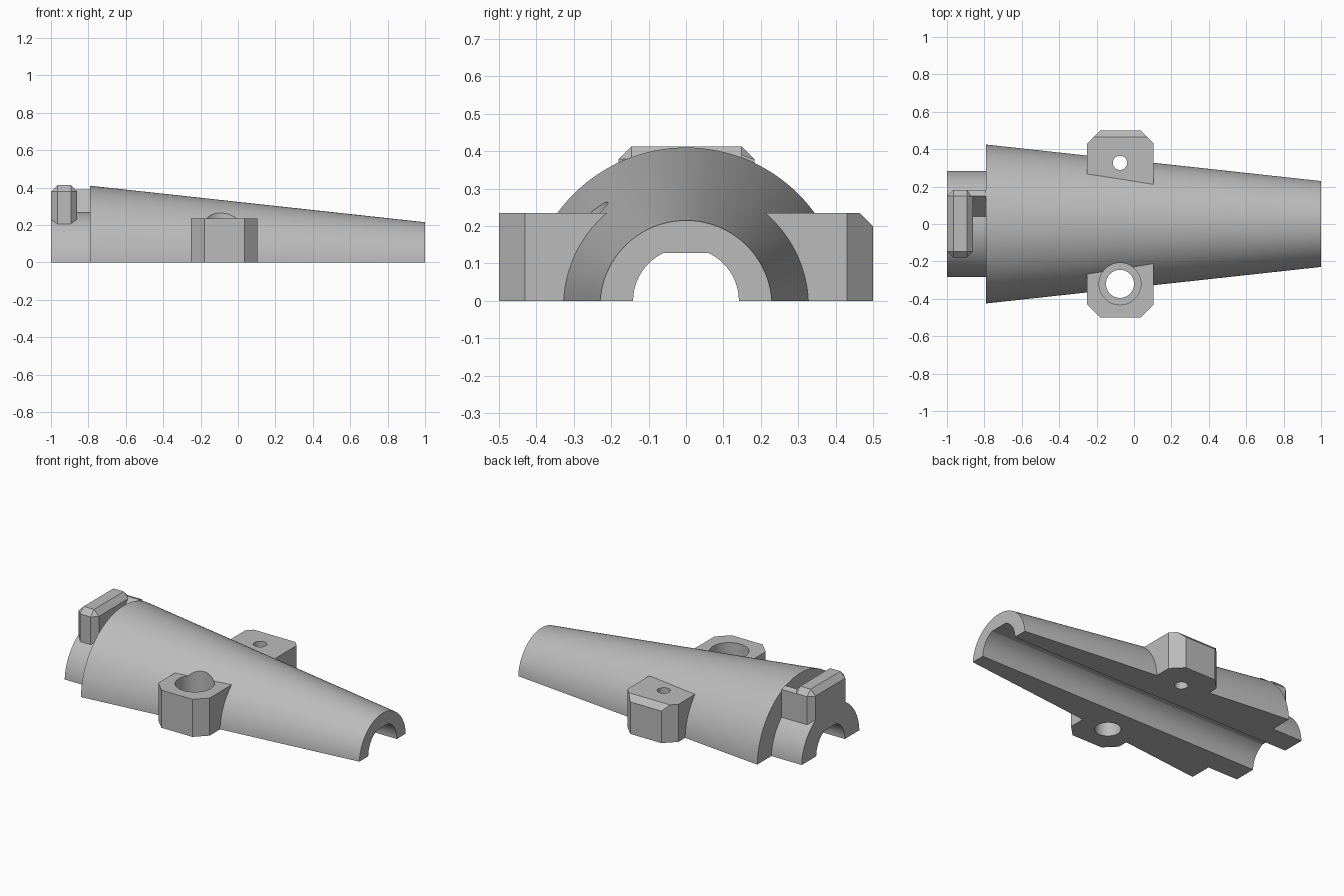
import bpy, bmesh, math
from mathutils import Vector

default = bpy.data.objects.get("Cube")
if default:
    bpy.data.objects.remove(default, do_unlink=True)

grey = bpy.data.materials.new("plain grey")
grey.use_nodes = True
GREY = (0.5, 0.5, 0.5, 1)
grey.diffuse_color = GREY
grey.node_tree.nodes["Principled BSDF"].inputs["Base Color"].default_value = GREY

AXIS_Z = -0.015   # the taper's axis lies just under the split face


def finish(bm, name):
    bmesh.ops.recalc_face_normals(bm, faces=bm.faces)
    mesh = bpy.data.meshes.new(name)
    bm.to_mesh(mesh)
    bm.free()
    mesh.materials.append(grey)
    obj = bpy.data.objects.new(name, mesh)
    bpy.context.collection.objects.link(obj)
    return obj


def prism(name, points, start, end, axis):
    """Extrude a 2D profile along x (points are y, z) or z (points are x, y)."""
    bm = bmesh.new()
    place = (lambda p: (start, *p)) if axis == "x" else (lambda p: (*p, start))
    face = bm.faces.new([bm.verts.new(place(p)) for p in points])
    geo = bmesh.ops.extrude_face_region(bm, geom=[face])["geom"]
    step = Vector((end - start, 0, 0)) if axis == "x" else Vector((0, 0, end - start))
    bmesh.ops.translate(bm, vec=step, verts=[g for g in geo if isinstance(g, bmesh.types.BMVert)])
    return finish(bm, name)


def box(name, low, high, bevel=0):
    obj = prism(name, [(low[0], low[1]), (high[0], low[1]), (high[0], high[1]), (low[0], high[1])],
                low[2], high[2], "z")
    if bevel:
        bm = bmesh.new()
        bm.from_mesh(obj.data)
        bmesh.ops.bevel(bm, geom=bm.edges[:], offset=bevel, segments=1, affect="EDGES")
        bm.to_mesh(obj.data)
        bm.free()
    return obj


def circle(radius, cx=0, cy=0, count=64):
    return [(cx + radius * math.cos(2 * math.pi * i / count),
             cy + radius * math.sin(2 * math.pi * i / count)) for i in range(count)]


def lathe(name, profile, count=128):
    """Spin an (x, radius) profile about the long axis."""
    bm = bmesh.new()
    rings = [[bm.verts.new((x, y, z)) for y, z in circle(r, 0, AXIS_Z, count)] for x, r in profile]
    for a, b in zip(rings, rings[1:]):
        for i in range(count):
            j = (i + 1) % count
            bm.faces.new((a[i], a[j], b[j], b[i]))
    bm.faces.new(rings[0])
    bm.faces.new(rings[-1])
    return finish(bm, name)


def combine(target, other, operation):
    mod = target.modifiers.new(operation.lower(), "BOOLEAN")
    mod.operation, mod.solver, mod.object = operation, "EXACT", other
    bpy.context.view_layer.objects.active = target
    bpy.ops.object.modifier_apply(modifier=mod.name)
    bpy.data.objects.remove(other, do_unlink=True)


# Tapered shell with a narrower collar
shell = lathe("tapered_half_shell", [(-1, 0.285), (-0.79, 0.285), (-0.79, 0.425), (1, 0.23)])
combine(shell, box("below", (-2, -1, -1), (2, 1, 0)), "DIFFERENCE")

# Side lugs with clipped outer corners
for side, name in ((-1, "front_lug"), (1, "back_lug")):
    outline = [(-0.25, 0.18), (-0.25, 0.43), (-0.18, 0.5), (0.035, 0.5), (0.105, 0.43), (0.105, 0.18)]
    lug = prism(name, [(x, side * y) for x, y in outline], 0, 0.235, "z")
    if side > 0:
        wedge = prism("wedge", [(0.465, 0.235), (0.465, 0.3), (0.6, 0.3), (0.6, 0.1)], -1, 1, "x")
        combine(lug, wedge, "DIFFERENCE")
    combine(shell, lug, "UNION")

# Latch on the collar: chamfered cross bar and a web joining it to the shoulder
latch = box("latch_bar", (-1, -0.18, 0.135), (-0.86, 0.183, 0.413), 0.034)
web = prism("latch_web", [(0.04, 0.2), (0.04, 0.27), (0.15, 0.39), (0.183, 0.378), (0.183, 0.18)],
            -0.91, -0.79, "x")
combine(latch, web, "UNION")
combine(shell, latch, "UNION")

# Flat-topped bore through the full length
bore = [(y, min(z, 0.128)) for y, z in circle(0.1414) if abs(y) > 0.06 or z < 0]
top = [(0.0605, 0.128), (-0.0605, 0.128)]
upper_right = [p for p in bore if p[0] > 0 and p[1] >= 0]
rest = [p for p in bore if p not in upper_right]
combine(shell, prism("bore", upper_right + top + rest, -1.5, 1.5, "x"), "DIFFERENCE")

# Screw holes: a counterbored one in front, a small one behind
for y, radius, base in ((-0.32, 0.075, -0.5), (-0.32, 0.112, 0.13), (0.327, 0.038, -0.5)):
    combine(shell, prism("hole", circle(radius, -0.075, y), base, 0.6, "z"), "DIFFERENCE")

# Smooth round surfaces, crisp edges
bpy.ops.object.select_all(action="DESELECT")
shell.select_set(True)
bpy.context.view_layer.objects.active = shell
bpy.ops.object.shade_smooth_by_angle(angle=math.radians(25))
